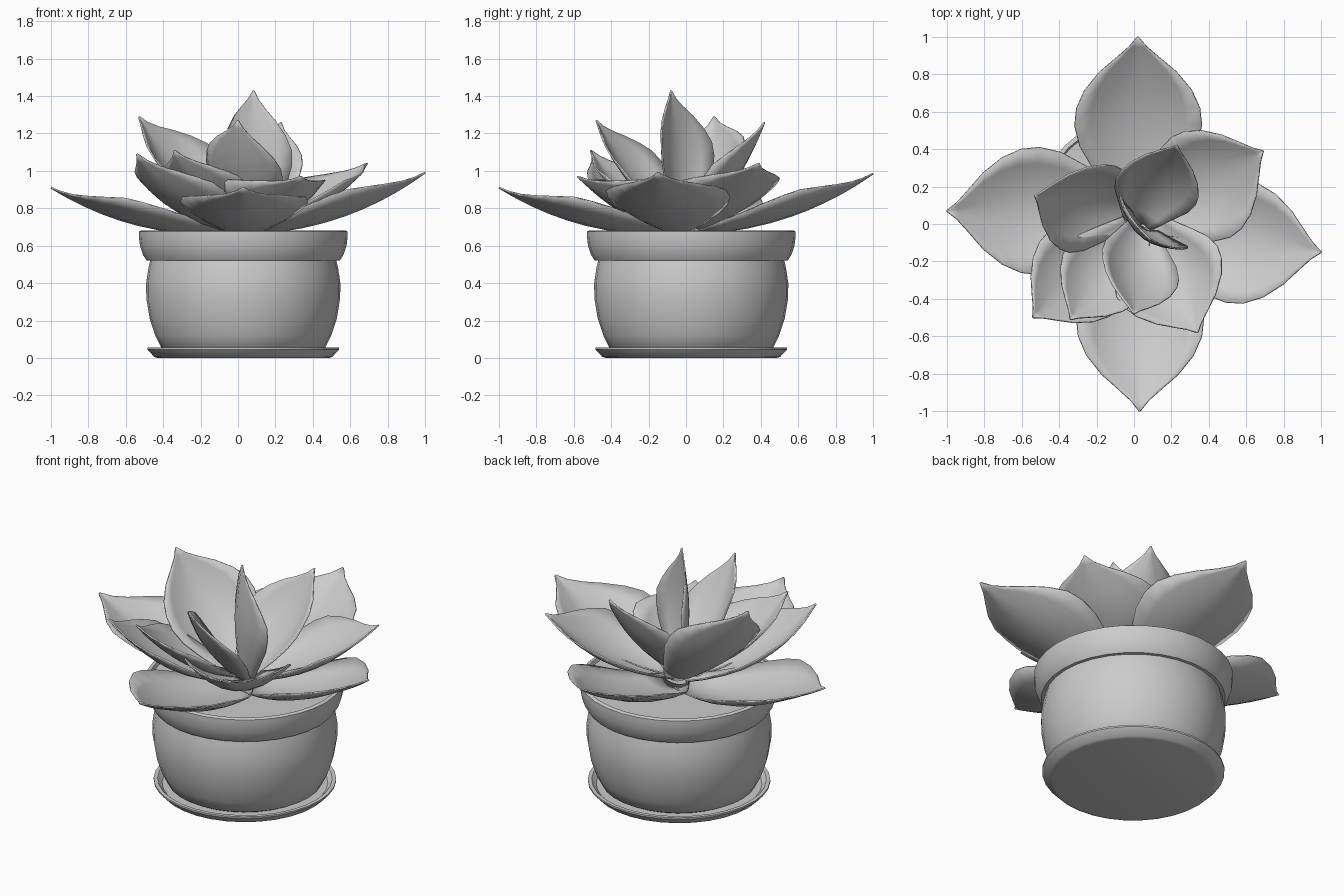
import bpy, math
from mathutils import Vector

if "Cube" in bpy.data.objects:
    bpy.data.objects.remove(bpy.data.objects["Cube"])

CX, CY = 0.028, 0.028  # pot axis


def make_object(name, verts, faces, angle=40):
    me = bpy.data.meshes.new(name)
    me.from_pydata(verts, [], faces)
    me.update()
    ob = bpy.data.objects.new(name, me)
    bpy.context.collection.objects.link(ob)
    bpy.ops.object.select_all(action='DESELECT')
    ob.select_set(True)
    bpy.context.view_layer.objects.active = ob
    bpy.ops.object.shade_smooth_by_angle(angle=math.radians(angle))
    return ob


def lathe(name, profile, n=32):
    """Revolve (r, z) points about the pot axis, capping both ends."""
    verts, faces = [], []
    for r, z in profile:
        for i in range(n):
            a = 2 * math.pi * i / n
            verts.append((CX + r * math.cos(a), CY + r * math.sin(a), z))
    for k in range(len(profile) - 1):
        for i in range(n):
            j = (i + 1) % n
            faces.append((k * n + i, k * n + j, (k + 1) * n + j, (k + 1) * n + i))
    faces.append(tuple(reversed(range(n))))
    faces.append(tuple(range((len(profile) - 1) * n, len(profile) * n)))
    return make_object(name, verts, faces)


# Half-width of a leaf along its length, as (t, fraction of maximum)
OUTLINE = [(0, .28), (.12, .50), (.25, .72), (.38, .92), (.5, 1), (.6, .97),
           (.7, .84), (.8, .60), (.88, .33), (.94, .14), (1, .01)]


def leaf(name, base, tip, half, cup=0.35, sag=0.04, up=(0, 0, 1)):
    """Cupped pointed leaf from base to tip, hollow towards 'up'."""
    base, tip = Vector(base), Vector(tip)
    axis = (tip - base).normalized()
    side = axis.cross(Vector(up)).normalized()
    normal = side.cross(axis).normalized()
    nv = 8
    verts, faces = [], []
    for t, w in OUTLINE:
        mid = base.lerp(tip, t) - normal * sag * 4 * t * (1 - t)
        hw = half * w
        pinch = min(1, max(0, (t - .6) / .3))            # crease grows near the tip
        for i in range(nv + 1):
            s = 2 * i / nv - 1
            fold = (1 - pinch) * s * s + pinch * .6 * abs(s)
            verts.append(mid + side * s * hw + normal * cup * hw * fold)
    row = nv + 1
    for k in range(len(OUTLINE) - 1):
        for i in range(nv):
            a = k * row + i
            faces.append((a, a + 1, a + row + 1, a + row))
    ob = make_object(name, verts, faces, 60)
    mod = ob.modifiers.new("thickness", 'SOLIDIFY')
    mod.thickness = 0.008
    mod.offset = 0
    return ob


# Saucer, pot and soil
lathe("saucer", [(.455, 0), (.475, .005), (.512, .045), (.512, .055), (.49, .055),
                 (.465, .03), (.30, .03)])
lathe("pot", [(.40, .03), (.435, .05), (.47, .12), (.50, .21), (.518, .32),
              (.519, .40), (.507, .48), (.497, .522), (.517, .522), (.535, .55),
              (.552, .60), (.558, .65), (.558, .675), (.55, .68), (.535, .68),
              (.525, .655)])
lathe("soil", [(.52, .64), (.53, .66)])

# Outer ring of spreading leaves
leaf("outer_leaf_back", (.025, .08, .665), (.02, 1, .985), .34, .34, .07)
leaf("outer_leaf_left", (-.03, .07, .665), (-1, .07, .91), .34, .36, .08)
leaf("outer_leaf_right", (.10, -.04, .665), (1, -.15, .99), .33, .34, .07)
leaf("outer_leaf_front", (.035, -.03, .665), (.03, -1, .91), .34, .38, .08)

# Middle ring
leaf("middle_leaf_right", (.07, .03, .68), (.69, .39, 1.04), .31, .38, .06)
leaf("middle_leaf_front_right", (.05, .0, .69), (.34, -.58, .97), .30, .55, .06)
leaf("middle_leaf_front_left", (.0, .0, .67), (-.54, -.5, 1.09), .28, .38, .09)
leaf("middle_leaf_inner_left", (.02, .0, .70), (-.34, -.51, 1.11), .24, .42, .07)

# Upright inner leaves, rolled about their length
leaf("inner_leaf_left", (.02, .06, .68), (-.53, .15, 1.29), .27, .45, .07,
     up=(.5, -.5, .8))
leaf("inner_leaf_back", (.02, .0, .68), (.23, .42, 1.26), .225, .45, .05,
     up=(-.05, -.4, .7))
leaf("inner_leaf_front", (.04, .0, .68), (.0, -.48, 1.27), .225, .40, .05,
     up=(.4, .5, .8))
leaf("centre_leaf", (.04, -.01, .68), (.085, -.08, 1.43), .23, .45, .03,
     up=(.6, .8, 0))
